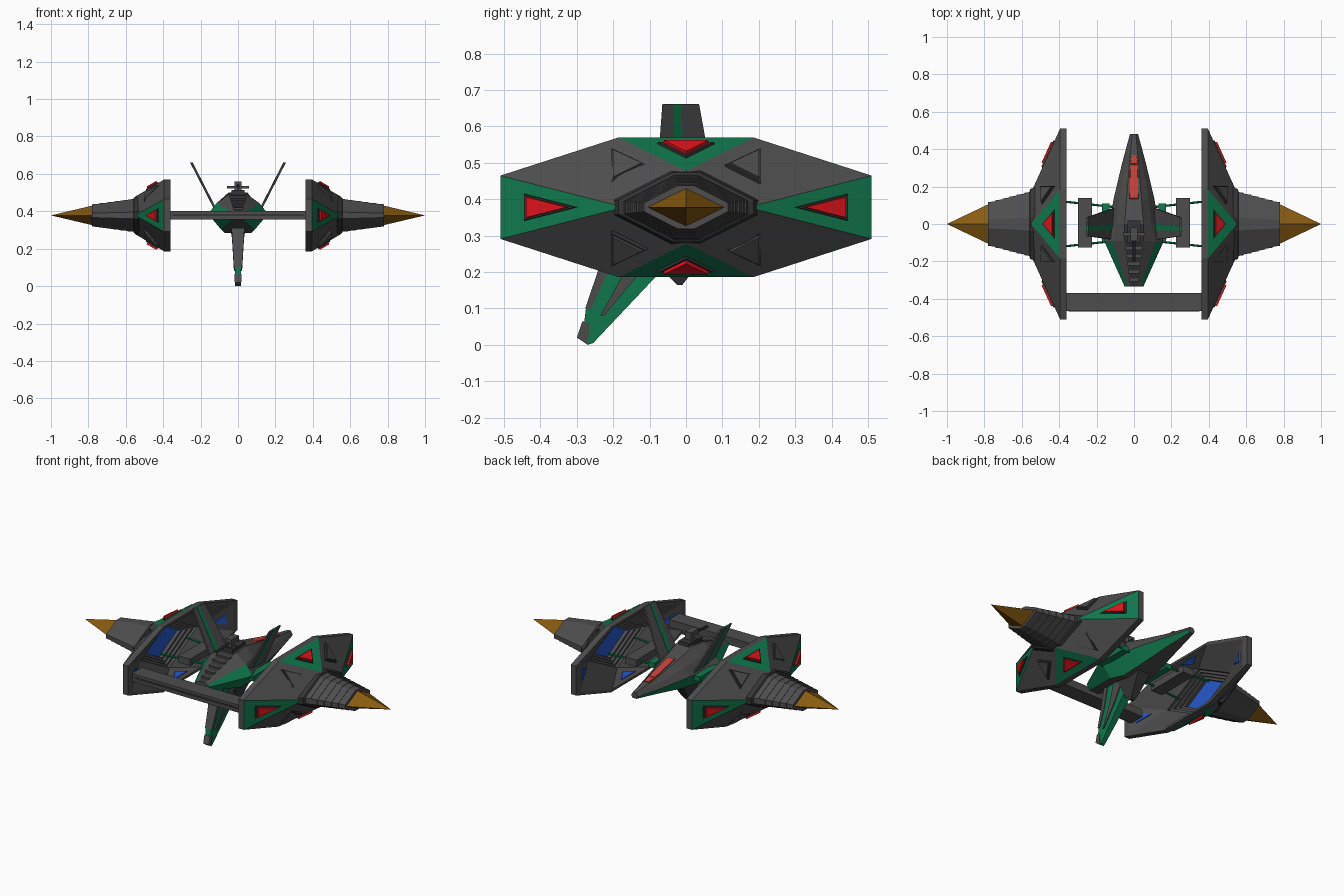
import bpy, bmesh, math
from mathutils import Vector

if "Cube" in bpy.data.objects:
    bpy.data.objects.remove(bpy.data.objects["Cube"])

ZC = 0.378  # height of the pod axis


def material(name, r, g, b):
    m = bpy.data.materials.new(name)
    m.diffuse_color = (r, g, b, 1)
    m.use_nodes = True
    m.node_tree.nodes["Principled BSDF"].inputs["Base Color"].default_value = m.diffuse_color
    return m


GREY = material("hull grey", 0.075, 0.075, 0.075)
DARK = material("dark grey", 0.035, 0.035, 0.035)
GREEN = material("green", 0.005, 0.19, 0.075)
RED = material("red", 0.75, 0.006, 0.01)
STRIPE = material("pale red", 0.58, 0.05, 0.04)
GOLD = material("bronze", 0.25, 0.105, 0.005)
BLUE = material("blue", 0.02, 0.1, 0.6)


def mesh(name, verts, faces, mats, index=None):
    """Mesh object; index gives a material slot for each face."""
    bm = bmesh.new()
    vs = [bm.verts.new(v) for v in verts]
    for i, f in enumerate(faces):
        face = bm.faces.new([vs[j] for j in f])
        face.material_index = index[i] if index else 0
    bmesh.ops.recalc_face_normals(bm, faces=bm.faces)
    me = bpy.data.meshes.new(name)
    bm.to_mesh(me)
    bm.free()
    for m in mats:
        me.materials.append(m)
    ob = bpy.data.objects.new(name, me)
    bpy.context.collection.objects.link(ob)
    return ob


def loft(name, rings, mats, rule=None):
    """Skin closed rings of equal size; rule(ring, side) picks the slot."""
    n = len(rings[0])
    verts = [v for r in rings for v in r]
    faces, index = [], []
    for k in range(len(rings) - 1):
        for i in range(n):
            j = (i + 1) % n
            faces.append((k * n + i, k * n + j, (k + 1) * n + j, (k + 1) * n + i))
            index.append(rule(k, i) if rule else 0)
    faces += [tuple(range(n)), tuple(range((len(rings) - 1) * n, len(rings) * n))]
    index += [0, 0]
    return mesh(name, verts, faces, mats, index)


def box(name, x0, x1, y0, y1, z0, z1, mat):
    return loft(name, [[(x0, y0, z), (x1, y0, z), (x1, y1, z), (x0, y1, z)] for z in (z0, z1)], [mat])


def plate(name, pts, thick, mat, out, scale=1.0):
    """Raised flat plate; out is a vector on the side it rises to."""
    p = [Vector(v) for v in pts]
    c = sum(p, Vector()) / len(p)
    n = (p[1] - p[0]).cross(p[2] - p[0]).normalized()
    if n.dot(Vector(out)) < 0:
        n = -n
    low = [c + (v - c) * scale - n * 0.003 for v in p]
    high = [c + (v - c) * scale * 0.93 + n * thick for v in p]
    return loft(name, [low, high], [mat])


def rod(name, a, b, r, mat):
    a, b = Vector(a), Vector(b)
    u = (b - a).orthogonal().normalized()
    w = (b - a).normalized().cross(u)
    ring = [u * math.cos(t * math.pi / 3) * r + w * math.sin(t * math.pi / 3) * r for t in range(6)]
    return loft(name, [[a + q for q in ring], [b + q for q in ring]], [mat])


OCT = [(-.51, .087), (-.185, .192), (.185, .192), (.51, .087),
       (.51, -.087), (.185, -.192), (-.185, -.192), (-.51, -.087)]


def pod(s, tag):
    def P(x, y, z):
        return (s * x, y, ZC + z)

    def octo(x, k):
        return [P(x, y * k, z * k) for y, z in OCT]

    def diamond(x, w, h):  # left, top, right, bottom
        return [P(x, -w, 0), P(x, 0, h), P(x, w, 0), P(x, 0, -h)]

    # faceted shell: rim, outer slopes, hollow inside with steps to a window
    steps = [(.45, .26, .14), (.465, .26, .14), (.465, .23, .125), (.48, .23, .125),
             (.48, .20, .11), (.495, .20, .11), (.495, .17, .095), (.515, .17, .095)]
    verts = diamond(.55, .17, .10) + octo(.395, 1) + octo(.36, 1) + octo(.36, .93)
    for st in steps:
        verts += diamond(*st)
    faces, index = [], []

    def slopes(d, o, tri_slot):
        for k in range(4):
            a, b, c = o + 2 * k, o + 2 * k + 1, o + (2 * k + 2) % 8
            faces.append((a, b, d + (k + 1) % 4, d + k))
            faces.append((b, c, d + (k + 1) % 4))
            index.extend((0, tri_slot))

    slopes(0, 4, 1)
    slopes(28, 20, 0)
    for o in (4, 12):
        for i in range(8):
            j = (i + 1) % 8
            faces.append((o + i, o + j, o + 8 + j, o + 8 + i))
            index.append(0)
    for k in range(len(steps) - 1):
        for i in range(4):
            o, j = 28 + 4 * k, (i + 1) % 4
            faces.append((o + i, o + j, o + 4 + j, o + 4 + i))
            index.append(0)
    o = 28 + 4 * (len(steps) - 1)
    faces += [(0, 1, 2, 3), (o, o + 1, o + 2, o + 3)]
    index += [0, 2]
    mesh(tag + "_pod_shell", verts, faces, [GREY, GREEN, BLUE], index)

    # lamps on the green triangles, blue panels opposite them inside
    for k in range(4):
        b, c, d = 4 + 2 * k + 1, 4 + (2 * k + 2) % 8, (k + 1) % 4
        tri = [verts[b], verts[c], verts[d]]
        plate(tag + "_lamp_frame", tri, .006, DARK, (s, 0, 0), .44)
        plate(tag + "_lamp", tri, .015, RED, (s, 0, 0), .35)
        tri = [verts[b + 16], verts[c + 16], verts[28 + d]]
        plate(tag + "_inner_panel", tri, .006, BLUE, (-s, 0, 0), .4)
        # raised grey triangle on each grey facet
        A, B, C, D = [Vector(verts[i]) for i in (4 + 2 * k, 5 + 2 * k, (k + 1) % 4, k)]
        m, n = (A + B + C + D) / 4, (C - A).cross(D - B)
        sy, sz = math.copysign(1, m.y), math.copysign(1, m.z - ZC)
        pts = []
        for y, z in ((.205, .162), (.205, .065), (.105, .115)):
            q = Vector((0, sy * y, ZC + sz * z))
            q.x = m.x - (n.y * (q.y - m.y) + n.z * (q.z - m.z)) / n.x
            pts.append(q)
        plate(tag + "_facet_frame", pts, .006, DARK, (s, 0, 0), 1.0)
        plate(tag + "_facet_panel", pts, .013, GREY, (s, 0, 0), .85)

    # ribbed cone of truncated diamonds
    def rib(x, k):
        w, h = .172 * k, .088 * k
        return [P(x, y * w, z * h) for y, z in
                ((-1, -.2), (-1, .2), (-.2, 1), (.2, 1), (1, .2), (1, -.2), (.2, -1), (-.2, -1))]
    loft(tag + "_cone_collar", [rib(.53, 1.15), rib(.555, 1.08), rib(.56, 1)], [DARK])
    for i in range(6):
        x, k = .55 + i * .0385, 1 - i * .058
        loft(tag + "_cone_rib", [rib(x, k), rib(x + .0385, k - .035)], [GREY])
    # spike
    base = diamond(.78, .105, .052)
    mesh(tag + "_spike", base + [P(1, 0, 0)],
         [(0, 1, 2, 3)] + [(i, (i + 1) % 4, 4) for i in range(4)], [GOLD])


for s, tag in ((1, "right"), (-1, "left")):
    pod(s, tag)
    # side slab and thin struts between pod and ship
    loft(tag + "_side_slab", [[(s * x, y, z) for x, y in ((.225, -.125), (.3, -.125), (.3, .14), (.225, .14))]
                              for z in (.355, .395)], [GREY])
    for y in (-.1, .1):
        rod(tag + "_strut", (s * .1, y * .9, .375), (s * .42, y * 1.25, .375), .006, GREEN)
    box(tag + "_strut_joint", s * .13, s * .17, -.10, .11, .36, .39, GREEN)
    # raised wing in three strips
    for name, a, b, mat, t in (("rear", .012, 1, GREY, .005), ("mid", -.4, .012, GREEN, .007),
                               ("front", -1, -.4, GREY, .005)):
        def edge(f, y0, y1):
            return y0 + (y1 - y0) * (f + 1) / 2
        rings = []
        for x, z, y0, y1 in ((.11, .39, -.085, .085), (.25, .662, -.065, .036)):
            rings.append([(s * (x + dx), edge(f, y0, y1), z) for dx, f in ((-t, a), (t, a), (t, b), (-t, b))])
        loft(tag + "_wing_" + name, rings, [mat])

# crossbar joining the pods
box("crossbar", -.37, .37, -.465, -.37, .357, .402, GREY)
box("crossbar_groove", -.35, .35, -.468, -.46, .374, .386, DARK)

# central ship: y, half width, flat top half width, top, middle, bottom
hull = []
for y, w, t, top, mid, bot in ((-.335, .05, .02, .40, .385, .355), (-.09, .16, .05, .49, .385, .30),
                               (.0, .13, .05, .50, .38, .285), (.13, .11, .04, .465, .38, .30),
                               (.32, .065, .025, .42, .375, .335), (.48, .022, .010, .395, .375, .36)):
    half = [(t, top), (w * .72, top * .55 + mid * .45), (w, mid), (w * .55, bot)]
    hull.append([(x, y, z) for x, z in half] + [(-x, y, z) for x, z in reversed(half)])


def hull_colour(k, i):
    if i in (2, 4):
        return 1
    if i in (1, 5) and k < 1:
        return 1
    return 2 if i == 7 and k < 2 else 0


loft("ship_hull", hull, [GREY, GREEN, DARK], hull_colour)
# red stripe on the nose and ribs on the wedge
plate("nose_stripe_front", [(-.014, .37, .4125), (.014, .37, .4125), (.02, .32, .42), (-.02, .32, .42)], .005, STRIPE, (0, 0, 1))
plate("nose_stripe_rear", [(-.02, .32, .42), (.02, .32, .42), (.024, .13, .465), (-.024, .13, .465)], .005, STRIPE, (0, 0, 1))
for i in range(5):
    f = .15 + i * .17
    y, z, w = -.335 + f * .245, .40 + f * .09, .02 + f * .03
    box("wedge_rib", -w, w, y - .008, y + .008, z - .01, z + .006, GREY)

# turret
box("turret_base", -.035, .035, -.10, .02, .48, .515, DARK)
box("turret_head", -.02, .02, -.09, -.02, .51, .56, GREY)
box("turret_arms", -.06, .06, -.065, -.045, .522, .536, GREY)
rod("turret_barrel", (0, -.05, .54), (0, -.2, .525), .008, DARK)


# keel fin: swept blade tapering in thickness towards the tip
def blade(name, pts, mat, extra=0):
    rings = [[(sx * (.012 + .06 * z + extra), y, z) for y, z in pts] for sx in (-1, 1)]
    return loft(name, rings, [mat])


blade("fin_blade", [(-.2, .31), (-.238, .2), (-.275, .1), (-.285, .02), (-.27, 0), (-.255, .005), (-.085, .185), (.03, .31)], GREEN)
blade("fin_strip", [(-.13, .31), (-.17, .2), (-.235, .08), (-.225, .08), (-.125, .2), (-.05, .31)], GREY, .005)
blade("fin_edge", [(-.212, .31), (-.243, .2), (-.277, .1), (-.262, .095), (-.215, .2), (-.18, .31)], GREY, .004)
blade("fin_tip_block", [(-.285, .065), (-.3, .02), (-.27, 0), (-.265, .06)], GREY, .004)

# belly gun
loft("belly_gun", [[(-w, a, z), (w, a, z), (w, b, z), (-w, b, z)]
                   for w, a, b, z in ((.04, -.09, .09, .30), (.02, -.05, .01, .19), (.012, -.025, -.01, .165))], [DARK])
